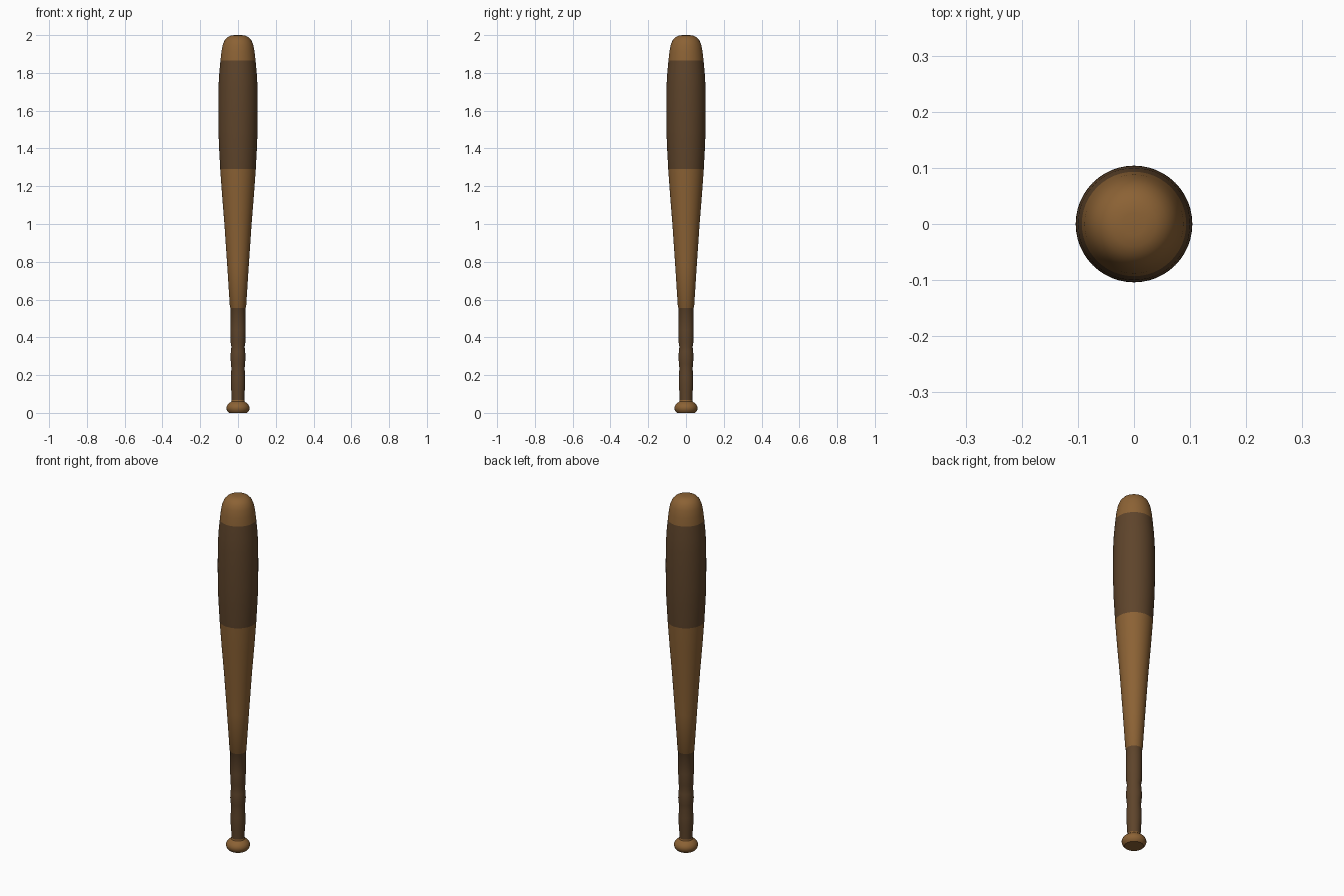
import bpy
import bmesh
import math
from mathutils import Vector

cube = bpy.data.objects.get("Cube")
if cube:
    bpy.data.objects.remove(cube, do_unlink=True)

SIDES = 48


def make_material(name, rgb):
    mat = bpy.data.materials.new(name)
    mat.use_nodes = True
    mat.diffuse_color = (*rgb, 1)
    mat.node_tree.nodes["Principled BSDF"].inputs["Base Color"].default_value = (*rgb, 1)
    return mat


wood = make_material("warm wood", (0.26, 0.122, 0.035))
dark = make_material("dark brown", (0.112, 0.058, 0.024))


def lathe(name, profile, dark_bands=()):
    """Spin a (radius, height) profile about z; faces inside a band go dark."""
    bm = bmesh.new()
    verts = [bm.verts.new((r, 0, z)) for r, z in profile]
    edges = [bm.edges.new(pair) for pair in zip(verts, verts[1:])]
    bmesh.ops.spin(bm, geom=verts + edges, cent=(0, 0, 0), axis=(0, 0, 1),
                   angle=math.tau, steps=SIDES, use_merge=True)
    bmesh.ops.remove_doubles(bm, verts=bm.verts, dist=1e-5)
    bmesh.ops.recalc_face_normals(bm, faces=bm.faces)
    for face in bm.faces:
        z = face.calc_center_median().z
        face.material_index = int(any(lo < z < hi for lo, hi in dark_bands))
    mesh = bpy.data.meshes.new(name)
    bm.to_mesh(mesh)
    bm.free()
    mesh.materials.append(wood)
    mesh.materials.append(dark)
    obj = bpy.data.objects.new(name, mesh)
    bpy.context.collection.objects.link(obj)
    bpy.ops.object.select_all(action="DESELECT")
    obj.select_set(True)
    bpy.context.view_layer.objects.active = obj
    bpy.ops.object.shade_smooth_by_angle(angle=math.radians(40))
    return obj


# Rounded knob at the foot, with a flat underside
lathe("knob", [(0, 0), (0.048, 0), (0.056, 0.008), (0.061, 0.02), (0.061, 0.032),
               (0.055, 0.044), (0.044, 0.054), (0.035, 0.06), (0.033, 0.068)])

# Wavy grip, long taper, barrel and domed tip
grip = [(0.033, 0.066), (0.035, 0.11), (0.038, 0.15), (0.038, 0.19), (0.035, 0.235),
        (0.037, 0.26), (0.040, 0.29), (0.038, 0.325), (0.035, 0.35), (0.039, 0.375),
        (0.040, 0.44), (0.040, 0.555)]
barrel = [(0.043, 0.56), (0.057, 0.78), (0.072, 1.0), (0.084, 1.15), (0.094, 1.29),
          (0.101, 1.42), (0.1035, 1.5), (0.104, 1.6), (0.1035, 1.72), (0.100, 1.79),
          (0.093, 1.865)]
tip = [(0.088, 1.91), (0.081, 1.948), (0.071, 1.972), (0.057, 1.988), (0.04, 1.997),
       (0.02, 2.0), (0, 2.0)]
lathe("bat_body", grip + barrel + tip, dark_bands=[(0.06, 0.557), (1.29, 1.865)])
